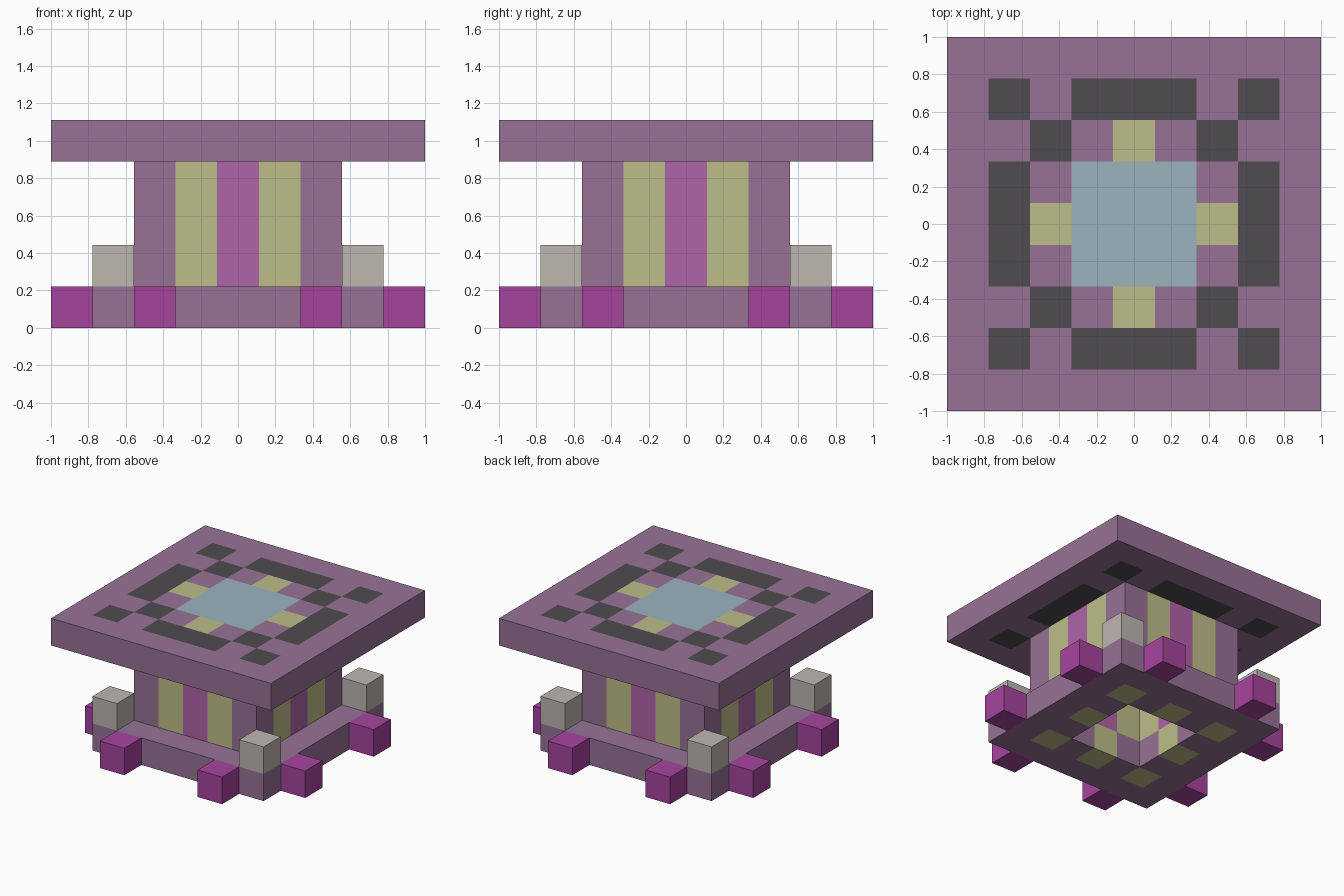
import bpy
import bmesh
from mathutils import Vector

cube = bpy.data.objects.get("Cube")
if cube:
    bpy.data.objects.remove(cube, do_unlink=True)

U = 2 / 9  # side of one block


def linear(c):
    c /= 255
    return c / 12.92 if c <= 0.04045 else ((c + 0.055) / 1.055) ** 2.4


def material(name, *rgb):
    colour = [linear(c) for c in rgb] + [1]
    mat = bpy.data.materials.new(name)
    mat.use_nodes = True
    mat.diffuse_color = colour
    mat.node_tree.nodes["Principled BSDF"].inputs["Base Color"].default_value = colour
    return mat


PURPLE = material("dusty_purple", 151, 114, 150)
YELLOW = material("pale_olive", 190, 190, 138)
ORCHID = material("orchid", 176, 99, 169)
MAGENTA = material("deep_magenta", 166, 68, 158)
DARK = material("charcoal", 78, 76, 80)
BLUE = material("pale_blue", 156, 180, 190)
GREY = material("warm_grey", 188, 183, 176)


def tiled_layer(name, reach, z0, z1, rule):
    """Layer of square blocks; rule(far, near) gives a block's material or None."""
    span = range(-reach, reach + 1)
    cells = {}
    for i in span:
        for j in span:
            mat = rule(max(abs(i), abs(j)), min(abs(i), abs(j)))
            if mat:
                cells[i, j] = mat
    mats = list(dict.fromkeys(cells.values()))
    bm = bmesh.new()

    def face(centre, a, b, mat):
        corners = [centre - a - b, centre + a - b, centre + a + b, centre - a + b]
        bm.faces.new([bm.verts.new(p) for p in corners]).material_index = mats.index(mat)

    h = U / 2
    x, y, up = Vector((h, 0, 0)), Vector((0, h, 0)), Vector((0, 0, (z1 - z0) * h))
    for (i, j), mat in cells.items():
        mid = Vector((i * U, j * U, (z0 + z1) * h))
        face(mid + up, x, y, mat)
        face(mid - up, y, x, mat)
        # Side walls only where there is no neighbouring block
        for di, dj in ((1, 0), (-1, 0), (0, 1), (0, -1)):
            if (i + di, j + dj) not in cells:
                out = x * di + y * dj
                face(mid + out, up.normalized().cross(out), up, mat)
    bmesh.ops.remove_doubles(bm, verts=bm.verts, dist=U / 100)
    mesh = bpy.data.meshes.new(name)
    bm.to_mesh(mesh)
    bm.free()
    for mat in mats:
        mesh.materials.append(mat)
    obj = bpy.data.objects.new(name, mesh)
    bpy.context.collection.objects.link(obj)


def block(name, i, j, k, mat):
    bpy.ops.mesh.primitive_cube_add(size=U, location=(i * U, j * U, (k + 0.5) * U))
    obj = bpy.context.object
    obj.name = name
    obj.data.materials.append(mat)


def base_rule(far, near):
    if far < 2:
        return None
    return YELLOW if far == 2 and near != 1 else PURPLE


def column_rule(far, near):
    return (ORCHID, YELLOW, PURPLE)[near] if far == 2 else None


def top_rule(far, near):
    if far < 2:
        return BLUE
    if far == 2:
        return (YELLOW, PURPLE, DARK)[near]
    return DARK if far == 3 and near != 2 else PURPLE


# Open base, hollow striped column and patterned top
tiled_layer("base", 3, 0, 1, base_rule)
tiled_layer("column", 2, 1, 4, column_rule)
tiled_layer("top_slab", 4, 4, 5, top_rule)

# Feet around the base and posts on its corners
for sx in (-1, 1):
    for sy in (-1, 1):
        place = ("front" if sy < 0 else "back") + ("_left" if sx > 0 else "_right")
        block(place + "_end_foot", sx * 2, sy * 4, 0, MAGENTA)
        block(place + "_side_foot", sx * 4, sy * 2, 0, MAGENTA)
        block(place + "_post", sx * 3, sy * 3, 1, GREY)
